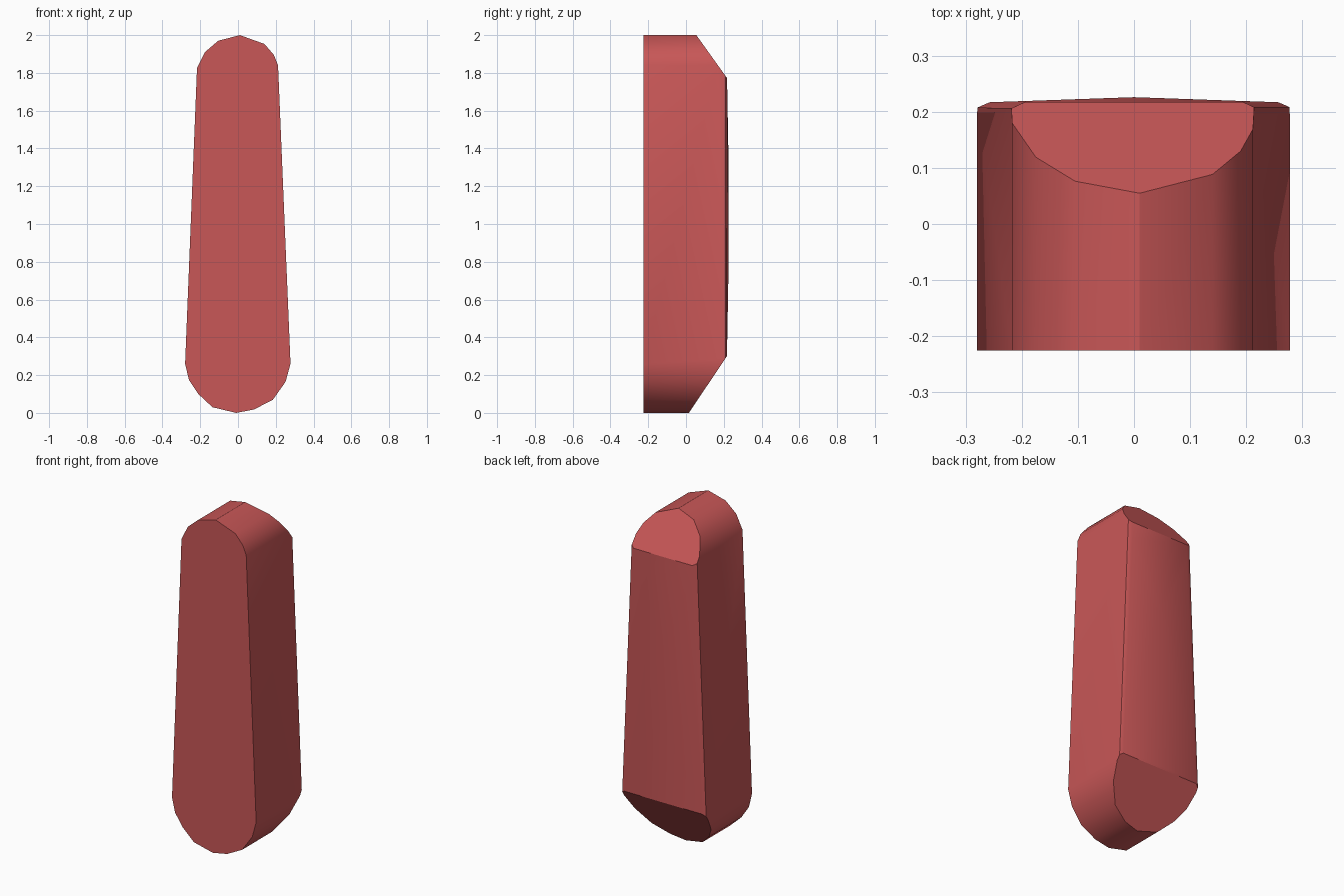
import bpy
import bmesh
import math
from mathutils import Vector

cube = bpy.data.objects.get("Cube")
if cube:
    bpy.data.objects.remove(cube, do_unlink=True)

# Single red material
red = bpy.data.materials.new("soft red")
red.use_nodes = True
colour = (0.58, 0.095, 0.095, 1)
red.diffuse_color = colour
red.node_tree.nodes["Principled BSDF"].inputs["Base Color"].default_value = colour

# Tapered, round-ended front outline (x, z)
FRONT, BACK = -0.225, 0.226
outline = [
    (0.01, 2.0), (0.14, 1.953), (0.19, 1.895), (0.212, 1.84),
    (0.278, 0.26), (0.252, 0.165), (0.185, 0.07), (0.085, 0.018),
    (-0.01, 0.0), (-0.135, 0.03), (-0.21, 0.1), (-0.26, 0.175),
    (-0.28, 0.26), (-0.217, 1.825), (-0.175, 1.91), (-0.105, 1.97),
]

bm = bmesh.new()
face = bm.faces.new([bm.verts.new((x, FRONT, z)) for x, z in outline])
extruded = bmesh.ops.extrude_face_region(bm, geom=[face])
moved = [v for v in extruded["geom"] if isinstance(v, bmesh.types.BMVert)]
bmesh.ops.translate(bm, vec=(0, BACK - FRONT, 0), verts=moved)
bmesh.ops.recalc_face_normals(bm, faces=bm.faces)


def slice_off(point, normal):
    """Remove everything beyond a plane and close the opening."""
    cut = bmesh.ops.bisect_plane(
        bm, geom=bm.verts[:] + bm.edges[:] + bm.faces[:], dist=1e-5,
        plane_co=Vector(point), plane_no=Vector(normal).normalized(),
        clear_outer=True)
    rim = [e for e in cut["geom_cut"]
           if isinstance(e, bmesh.types.BMEdge) and e.is_boundary]
    if rim:
        bmesh.ops.holes_fill(bm, edges=rim, sides=0)


# Slanted top and bottom of the back
slice_off((0, 0.062, 1.99), (0, 0.21, 0.15))
slice_off((0, 0.015, 0.0), (0, 0.29, -0.195))

# Slightly crowned back, falling away to the ends and sides
slice_off((0, 0.224, 1.4), (0, 1, 0.018))
slice_off((0, 0.224, 0.7), (0, 1, -0.018))
for side in (1, -1):
    slice_off((0, 0.226, 1.0), (side * 0.035, 1, 0))
    # Narrow chamfer along each long back edge
    slice_off((side * 0.279, 0.208, 0.26), (side * 0.45, 1, 0.019))

bmesh.ops.recalc_face_normals(bm, faces=bm.faces)
mesh = bpy.data.meshes.new("tapered_block")
bm.to_mesh(mesh)
bm.free()
mesh.materials.append(red)
block = bpy.data.objects.new("tapered_block", mesh)
bpy.context.collection.objects.link(block)

# Smooth rounded ends with crisp cut edges
bpy.ops.object.select_all(action="DESELECT")
block.select_set(True)
bpy.context.view_layer.objects.active = block
bpy.ops.object.shade_smooth_by_angle(angle=math.radians(30))
